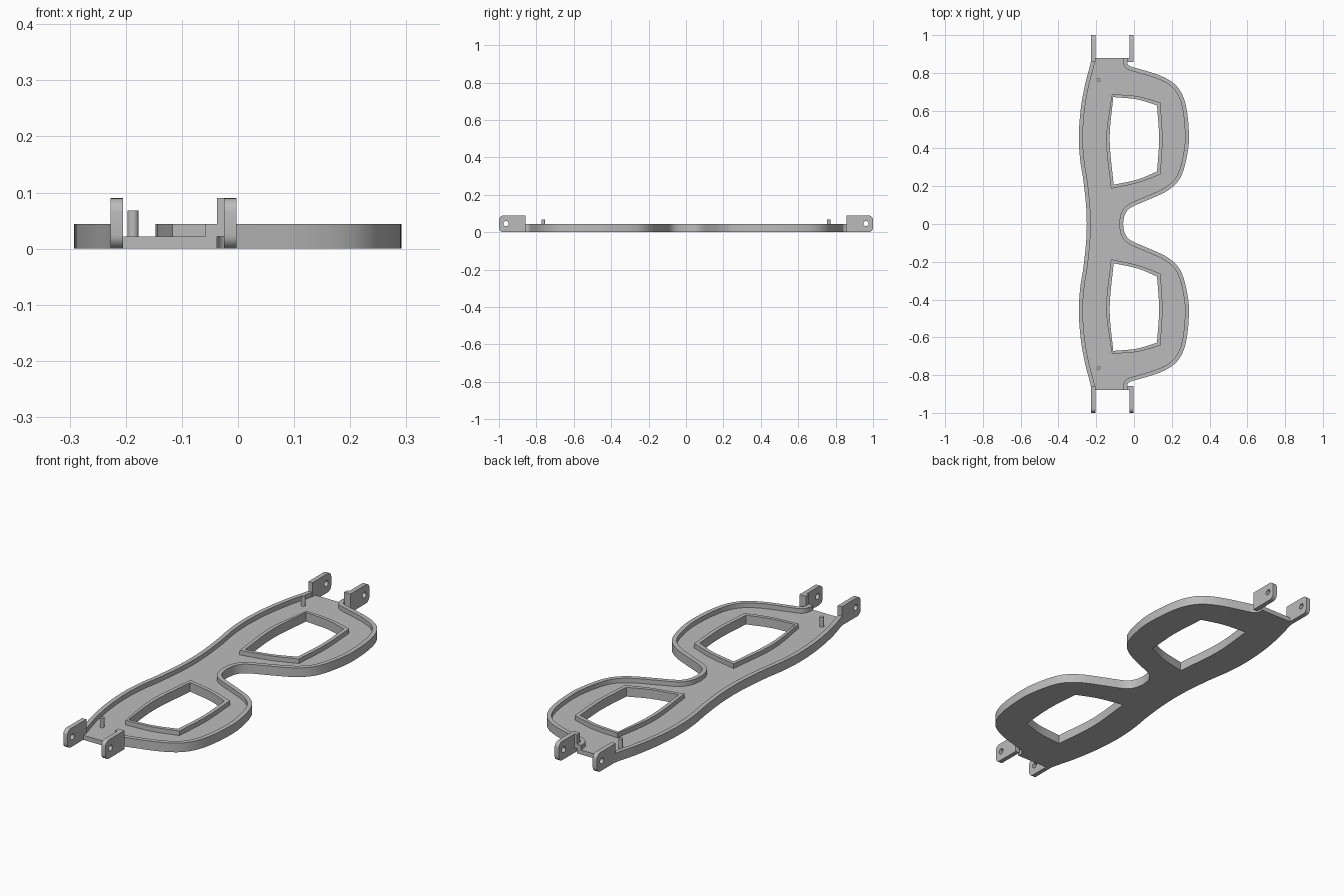
import bpy, bmesh, math
from mathutils import Vector, Matrix

if "Cube" in bpy.data.objects:
    bpy.data.objects.remove(bpy.data.objects["Cube"])

grey = bpy.data.materials.new("matte_grey")
grey.use_nodes = True
grey.diffuse_color = (0.5, 0.5, 0.5, 1)
grey.node_tree.nodes["Principled BSDF"].inputs["Base Color"].default_value = (0.5, 0.5, 0.5, 1)

FLOOR, RIM, LUG = 0.022, 0.044, 0.09
LIP = 0.021


def finish(name, mesh, mirror=False):
    mesh.materials.clear()
    mesh.materials.append(grey)
    mesh.shade_smooth()
    mesh.set_sharp_from_angle(angle=math.radians(30))
    obj = bpy.data.objects.new(name, mesh)
    bpy.context.collection.objects.link(obj)
    if mirror:
        mod = obj.modifiers.new("mirror", "MIRROR")
        mod.use_axis = (False, True, False)
    return obj


def smooth_path(pts, steps=5):
    """Open Catmull-Rom path through the points."""
    p = [Vector(q) for q in pts]
    p = [2 * p[0] - p[1]] + p + [2 * p[-1] - p[-2]]
    out = []
    for a, b, c, d in zip(p, p[1:], p[2:], p[3:]):
        for i in range(steps):
            t = i / steps
            out.append(0.5 * (2 * b + (c - a) * t + (2 * a - 5 * b + 4 * c - d) * t * t
                              + (3 * b - a - 3 * c + d) * t ** 3))
    return out + [p[-2]]


def flip(pts):
    return [Vector((q[0], -q[1])) for q in pts]


def slab(name, loops, z0, z1, matrix=None, mirror=False):
    """Filled outline with holes, extruded from z0 to z1."""
    curve = bpy.data.curves.new(name + "_outline", "CURVE")
    curve.dimensions, curve.fill_mode = "2D", "BOTH"
    curve.extrude = (z1 - z0) / 2
    for loop in loops:
        s = curve.splines.new("POLY")
        s.points.add(len(loop) - 1)
        for pt, q in zip(s.points, loop):
            pt.co = (q[0], q[1], 0, 1)
        s.use_cyclic_u = True
    temp = bpy.data.objects.new(name + "_outline", curve)
    mesh = bpy.data.meshes.new_from_object(temp)
    bpy.data.objects.remove(temp)
    bpy.data.curves.remove(curve)
    bm = bmesh.new()
    bm.from_mesh(mesh)
    bmesh.ops.remove_doubles(bm, verts=bm.verts, dist=0.0002)
    bmesh.ops.translate(bm, verts=bm.verts, vec=(0, 0, (z0 + z1) / 2))
    if matrix:
        bmesh.ops.transform(bm, verts=bm.verts, matrix=matrix)
    bmesh.ops.recalc_face_normals(bm, faces=bm.faces)
    bm.to_mesh(mesh)
    bm.free()
    return finish(name, mesh, mirror)


def offset(path, dist):
    """Shift an open path sideways."""
    out = []
    for i, q in enumerate(path):
        d = (path[min(i + 1, len(path) - 1)] - path[max(i - 1, 0)]).normalized()
        out.append(q + Vector((-d.y, d.x)) * dist)
    return out


def ring(cx, cy, r, n=16):
    return [(cx + r * math.cos(math.tau * i / n), cy + r * math.sin(math.tau * i / n))
            for i in range(n)]


# Outer contour: straight-browed side and lobed side, each half mirrored
brow = smooth_path([(-0.25, 0), (-0.254, 0.1), (-0.268, 0.23), (-0.285, 0.34), (-0.292, 0.46),
                    (-0.283, 0.6), (-0.26, 0.735), (-0.235, 0.83), (-0.227, 0.865)])
lobe = smooth_path([(-0.058, 0), (-0.048, 0.05), (-0.015, 0.088), (0.08, 0.13), (0.17, 0.172),
                    (0.23, 0.222), (0.262, 0.285), (0.284, 0.38), (0.291, 0.46), (0.283, 0.58),
                    (0.26, 0.675), (0.214, 0.742), (0.135, 0.787), (0.03, 0.82),
                    (-0.022, 0.836), (-0.036, 0.855), (-0.037, 0.88)])
brow_full = flip(brow[:0:-1]) + brow
lobe_full = flip(lobe[:0:-1]) + lobe


def lens(corners):
    """Four bowed sides through eight points, corners kept crisp."""
    n = len(corners)
    out = []
    for i in range(0, n, 2):
        out += smooth_path([corners[i], corners[i + 1], corners[(i + 2) % n]])[:-1]
    return out


opening = lens([(-0.11, 0.672), (0.015, 0.66), (0.122, 0.628), (0.133, 0.45),
                (0.122, 0.278), (0.02, 0.236), (-0.108, 0.208), (-0.129, 0.45)])
collar = lens([(-0.117, 0.687), (0.015, 0.677), (0.14, 0.643), (0.151, 0.45),
               (0.14, 0.262), (0.02, 0.218), (-0.122, 0.187), (-0.147, 0.45)])

# Floor plate with the two openings
end = [Vector((-0.205, 0.88))]
contour = brow_full + end + lobe_full[::-1] + flip(end)
slab("floor_plate", [contour, opening, flip(opening)], 0, FLOOR)

# Raised borders
slab("brow_border", [brow_full + offset(brow_full, -LIP)[::-1]], FLOOR, RIM)
slab("lobe_border", [lobe_full + offset(lobe_full, LIP)[::-1]], FLOOR, RIM)
slab("opening_collar", [collar, opening], FLOOR, RIM, mirror=True)

# Hinge lugs with pin holes, drawn in the y-z plane
r = 0.025
lug = [(0.857, 0), (0.857, LUG)]
for cz, start in ((LUG - r, math.pi / 2), (r, 0)):
    lug += [(1 - r + r * math.cos(start - a * math.pi / 12), cz + r * math.sin(start - a * math.pi / 12))
            for a in range(7)]
to_side = Matrix(((0, 0, 1, 0), (1, 0, 0, 0), (0, 1, 0, 0), (0, 0, 0, 1)))
for name, x in (("brow_lug", -0.227), ("lobe_lug", -0.025)):
    slab(name, [lug, ring(0.962, 0.046, 0.014)], x, x + 0.022, to_side, mirror=True)

# Web joining the lobe lug to its border
slab("lug_web", [[(-0.037, 0.858), (-0.024, 0.857), (-0.024, 0.88), (-0.037, 0.88)]],
     FLOOR, LUG, mirror=True)

# Locating pegs
slab("locating_peg", [ring(-0.187, 0.763, 0.01)], FLOOR, 0.068, mirror=True)
